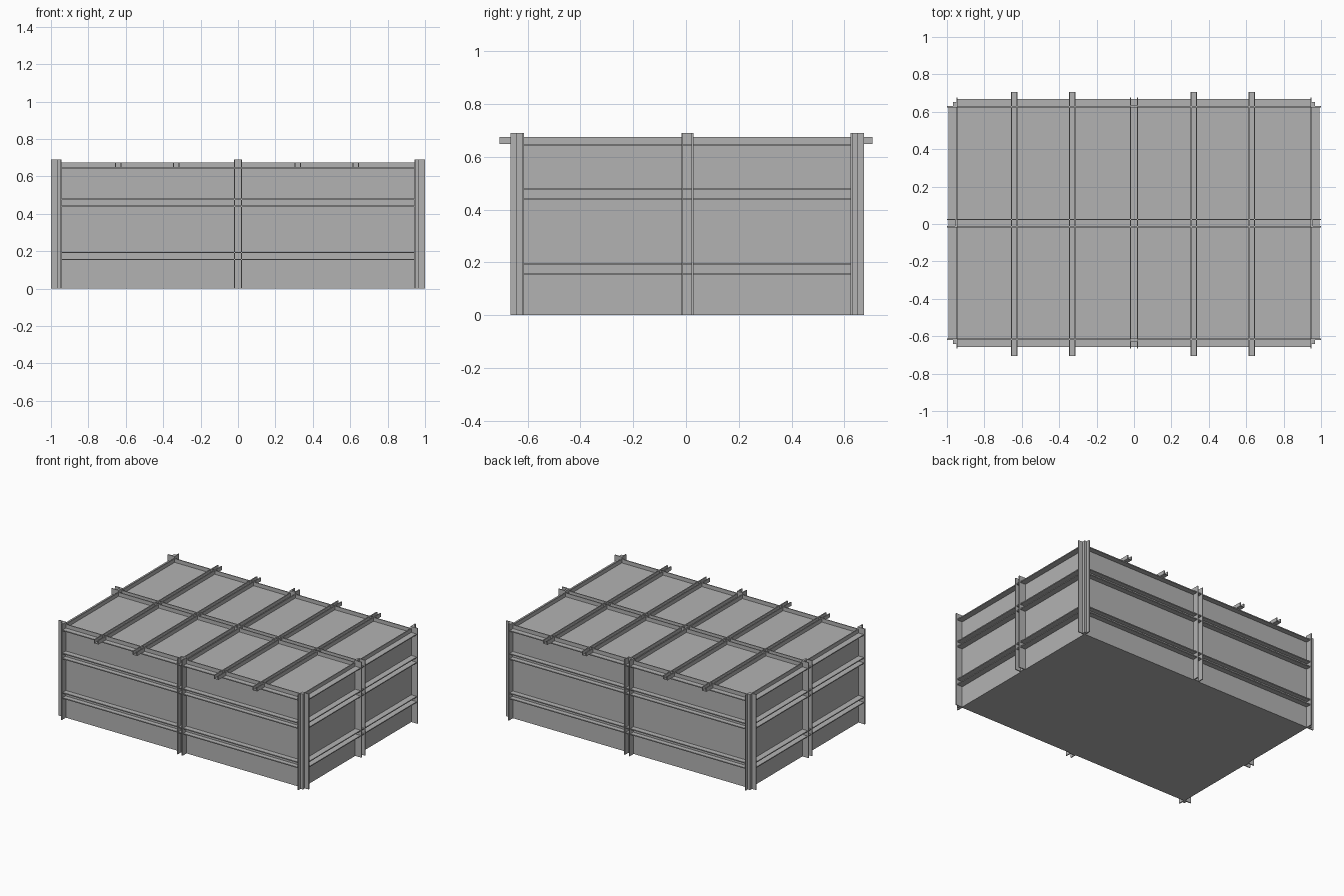
import bpy
import bmesh
from mathutils import Vector

cube = bpy.data.objects.get("Cube")
if cube:
    bpy.data.objects.remove(cube, do_unlink=True)

steel = bpy.data.materials.new("grey_steel")
steel.use_nodes = True
GREY = (0.45, 0.45, 0.45, 1)
steel.diffuse_color = GREY
steel.node_tree.nodes["Principled BSDF"].inputs["Base Color"].default_value = GREY

CY = 0.005             # middle of the body along y
PX, PY = 0.95, 0.625   # panel half sizes
OX, OY = 0.993, 0.662  # outer reach of the rails
MX, MY = 1.0, 0.67     # outer reach of the posts
ROOF, LIP, TOP = 0.648, 0.675, 0.69
T = 0.007              # sheet thickness
GAP = 0.045            # channel width


def build(name, boxes):
    """One object from boxes given as (low corner, high corner)."""
    bm = bmesh.new()
    for lo, hi in boxes:
        lo, hi = Vector(lo), Vector(hi)
        verts = bmesh.ops.create_cube(bm, size=1)["verts"]
        for v in verts:
            v.co = (lo + hi) / 2 + v.co * (hi - lo)
    mesh = bpy.data.meshes.new(name)
    bm.to_mesh(mesh)
    bm.free()
    mesh.materials.append(steel)
    obj = bpy.data.objects.new(name, mesh)
    bpy.context.collection.objects.link(obj)
    return obj


def span(side, a, b):
    """Sorted range from a to b on the given side of zero."""
    return sorted((side * a, side * b))


def wall_box(axis, side, along, out, height):
    """Box on a wall: axis 0 is an end wall, axis 1 a long wall."""
    o = span(side, *out)
    a = along
    if axis == 0:
        return ((o[0], a[0] + CY, height[0]), (o[1], a[1] + CY, height[1]))
    return ((a[0], o[0] + CY, height[0]), (a[1], o[1] + CY, height[1]))


# Closed body
build("crate_body", [((-PX, CY - PY, 0), (PX, CY + PY, ROOF))])

walls = [(0, 1, "left_end"), (0, -1, "right_end"), (1, -1, "front"), (1, 1, "back")]
for axis, side, label in walls:
    inner, outer, post = (PX, OX, MX) if axis == 0 else (PY, OY, MY)
    half = PY if axis == 0 else PX

    # Horizontal channel rails, two thin flanges on a web
    for level, z in (("lower", 0.152), ("upper", 0.437)):
        build(f"{label}_{level}_rail", [
            wall_box(axis, side, (-half, half), (inner - T, outer), (z, z + T)),
            wall_box(axis, side, (-half, half), (inner - T, outer), (z + GAP - T, z + GAP)),
            wall_box(axis, side, (-half, half), (inner - T, inner + T / 2), (z, z + GAP))])

    # Central upright channel
    w = GAP / 2
    build(f"{label}_middle_post", [
        wall_box(axis, side, (-w, T - w), (inner - T, post), (0, TOP)),
        wall_box(axis, side, (w - T, w), (inner - T, post), (0, TOP)),
        wall_box(axis, side, (-w, w), (inner - T, inner + T), (0, TOP))])

    # Rim angle: ledge pointing out and lip standing up
    build(f"{label}_rim", [
        wall_box(axis, side, (-half, half), (inner - T, outer), (ROOF - T, ROOF)),
        wall_box(axis, side, (-half, half), (inner - T, inner), (ROOF - T, LIP))])

# Corner posts: stepped core with a flange along each wall
for sx, xname in ((1, "left"), (-1, "right")):
    for sy, yname in ((-1, "front"), (1, "back")):
        def corner_box(xs, ys):
            x, y = span(sx, *xs), span(sy, *ys)
            return ((x[0], y[0] + CY, 0), (x[1], y[1] + CY, TOP))
        build(f"{yname}_{xname}_corner_post", [
            corner_box((PX - T, PX), (PY - T, MY)),
            corner_box((PX - T, MX), (PY - T, PY)),
            corner_box((PX - T, PX + 0.018), (PY - T, PY + 0.022))])

# Roof channels across the width; the four outer ones end in tabs
for i, x in enumerate((-0.64, -0.33, 0, 0.32, 0.63)):
    reach = 0.707 if x else PY
    w = 0.018 if x else GAP / 2
    build(f"roof_cross_channel_{i + 1}", [
        ((x - w, -reach, ROOF), (x - w + T, reach, LIP)),
        ((x + w - T, -reach, ROOF), (x + w, reach, LIP)),
        ((x - w, -reach, ROOF), (x + w, reach, ROOF + T / 2))])

# Roof channel along the length
w = GAP / 2
build("roof_ridge_channel", [
    ((-PX, CY - w, ROOF), (PX, CY - w + T, LIP)),
    ((-PX, CY + w - T, ROOF), (PX, CY + w, LIP)),
    ((-PX, CY - w, ROOF), (PX, CY + w, ROOF + T))])
